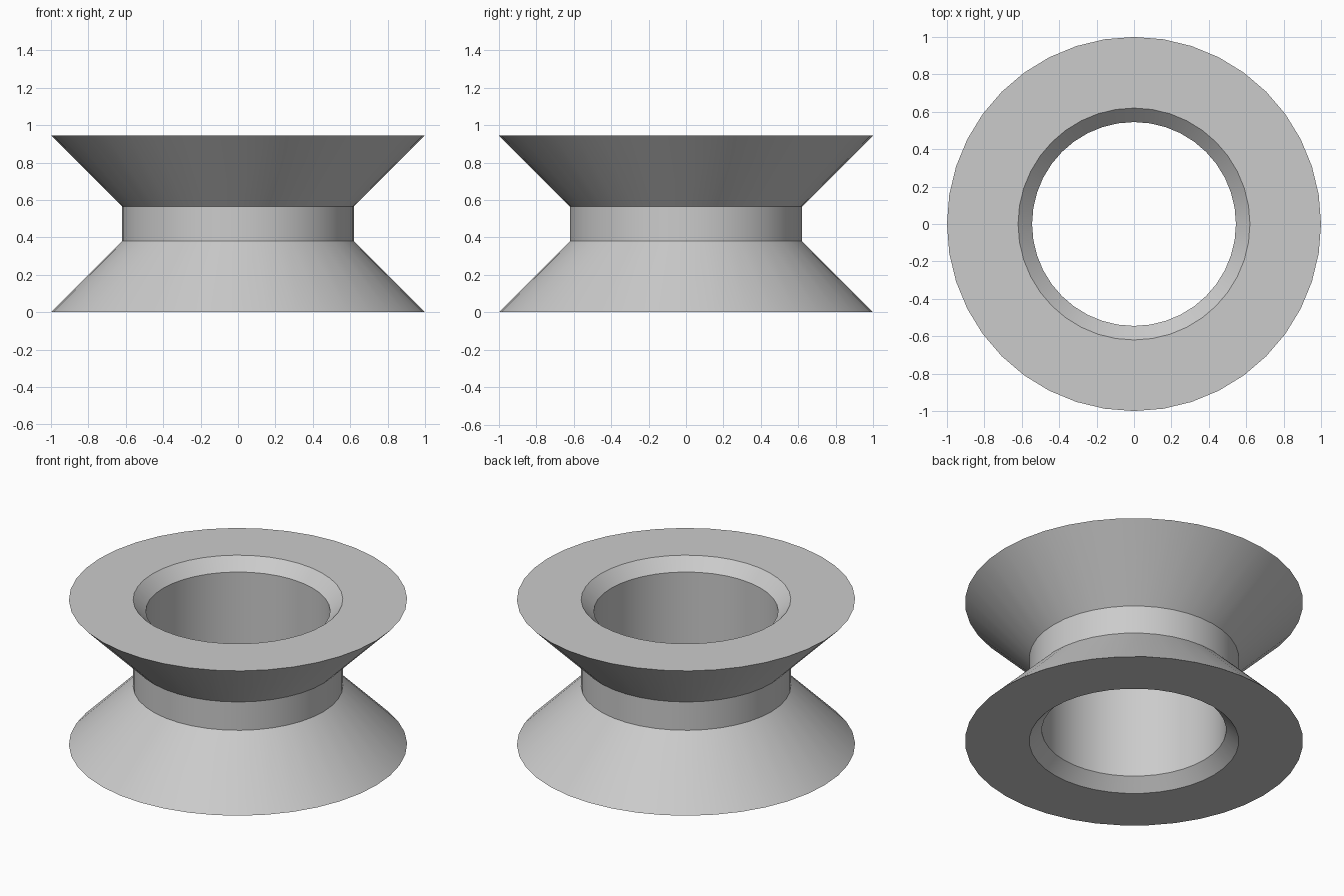
import bpy
import bmesh
import math

cube = bpy.data.objects.get("Cube")
if cube:
    bpy.data.objects.remove(cube, do_unlink=True)

SEGMENTS = 40
HEIGHT, RIM, NECK, BORE = 0.945, 1.0, 0.62, 0.545
FLARE = RIM - NECK      # 45 degree flanges
CHAMFER = NECK - BORE   # 45 degree bore chamfers

# Lower half of the wall section, mirrored about mid height into a closed loop
lower = [(BORE, CHAMFER), (NECK, 0), (RIM, 0), (NECK, FLARE)]
profile = lower + [(r, HEIGHT - z) for r, z in reversed(lower)]

# Revolve the section around the z axis
bm = bmesh.new()
rings = []
for i in range(SEGMENTS):
    a = math.tau * i / SEGMENTS
    rings.append([bm.verts.new((r * math.cos(a), r * math.sin(a), z)) for r, z in profile])
for i, ring in enumerate(rings):
    following = rings[(i + 1) % SEGMENTS]
    for j in range(len(profile)):
        k = (j + 1) % len(profile)
        bm.faces.new((ring[j], following[j], following[k], ring[k]))
bmesh.ops.recalc_face_normals(bm, faces=bm.faces)
mesh = bpy.data.meshes.new("flanged_ring")
bm.to_mesh(mesh)
bm.free()
ring_obj = bpy.data.objects.new("flanged_ring", mesh)
bpy.context.collection.objects.link(ring_obj)

# Plain grey colour
grey = bpy.data.materials.new("plain_grey")
grey.use_nodes = True
colour = (0.6, 0.6, 0.6, 1)
grey.diffuse_color = colour
grey.node_tree.nodes["Principled BSDF"].inputs["Base Color"].default_value = colour
mesh.materials.append(grey)

# Smooth around the ring, sharp between the bands
bpy.ops.object.select_all(action="DESELECT")
ring_obj.select_set(True)
bpy.context.view_layer.objects.active = ring_obj
bpy.ops.object.shade_smooth_by_angle(angle=math.radians(30))
